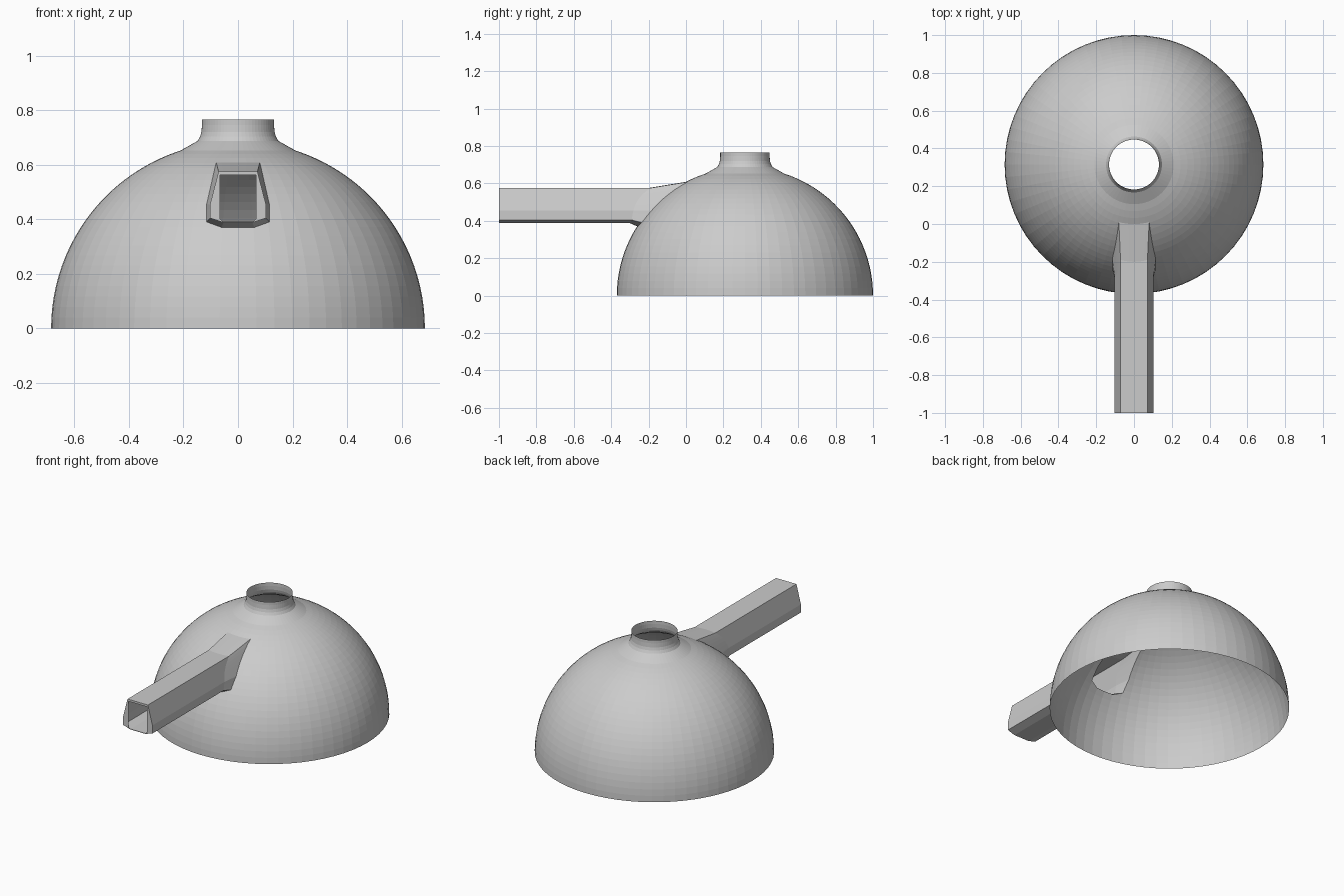
import bpy, bmesh, math
from mathutils import Vector, Matrix

if "Cube" in bpy.data.objects:
    bpy.data.objects.remove(bpy.data.objects["Cube"])

RADIUS, CENTRE_Y, SEGMENTS, ROWS = 0.685, 0.315, 64, 22

grey = bpy.data.materials.new("plain grey")
grey.use_nodes = True
grey.diffuse_color = (0.6, 0.6, 0.6, 1)
grey.node_tree.nodes["Principled BSDF"].inputs["Base Color"].default_value = (0.6, 0.6, 0.6, 1)


def revolve(profile):
    """Spin a (radius, height) profile into an open flat-faced shell."""
    bm = bmesh.new()
    verts = [bm.verts.new((r, CENTRE_Y, z)) for r, z in profile]
    edges = [bm.edges.new(pair) for pair in zip(verts, verts[1:])]
    bmesh.ops.spin(bm, geom=verts + edges, cent=(0, CENTRE_Y, 0), axis=(0, 0, 1),
                   angle=math.tau, steps=SEGMENTS, use_merge=True)
    bmesh.ops.remove_doubles(bm, verts=bm.verts[:], dist=1e-5)
    bmesh.ops.recalc_face_normals(bm, faces=bm.faces[:])
    return bm


def finish(bm, name):
    mesh = bpy.data.meshes.new(name)
    bm.to_mesh(mesh)
    bm.free()
    mesh.materials.append(grey)
    bpy.context.collection.objects.link(bpy.data.objects.new(name, mesh))


# Dome profile, drawn up slightly where it meets the neck
last = math.acos(0.21 / RADIUS)
dome_profile = [(RADIUS * math.cos(last * i / ROWS), RADIUS * math.sin(last * i / ROWS))
                for i in range(ROWS + 1)] + [(0.148, 0.687)]
dome = revolve(dome_profile)

# Outline of the opening for the tube, as (x, z)
half = [(0.06, 0.37), (0.115, 0.39), (0.115, 0.455), (0.08, 0.608)]
outline = half + [(-x, z) for x, z in reversed(half)]
sides = []
for (x0, z0), (x1, z1) in zip(outline, outline[1:] + outline[:1]):
    sides.append((Vector((x0, 0, z0)), Vector((z1 - z0, 0, x0 - x1)).normalized()))


def near_opening(face):
    c = face.calc_center_median()
    return c.y < 0.12 and abs(c.x) < 0.22 and c.z > 0.28


# Cut the opening into the dome
for point, normal in sides:
    faces = [f for f in dome.faces if near_opening(f)]
    geom = {g for f in faces for g in (*f.verts, *f.edges)}
    bmesh.ops.bisect_plane(dome, geom=faces + list(geom), dist=1e-5,
                           plane_co=point, plane_no=normal)
inside = [f for f in dome.faces if near_opening(f) and
          all((f.calc_center_median() - p).dot(n) < 0 for p, n in sides)]
bmesh.ops.delete(dome, geom=inside, context='FACES')
rim = [e for e in dome.edges if e.is_boundary and
       all(v.co.y < 0.12 and abs(v.co.x) < 0.2 and v.co.z > 0.3 for v in e.verts)]


def extend(edges, move):
    """Extrude an open rim and reposition the new verts."""
    new = bmesh.ops.extrude_edge_only(dome, edges=edges)["geom"]
    for v in new:
        if isinstance(v, bmesh.types.BMVert):
            v.co = move(v.co)
    return [e for e in new if isinstance(e, bmesh.types.BMEdge) and e.is_boundary]


def flare(p):
    t = (p.z - 0.37) / 0.238
    return Vector((p.x * 0.89, p.y - 0.04 - 0.16 * t, 0.388 + 0.187 * t))


# Flared root, straight tube, then a rim closing in to a square mouth
rim = extend(rim, flare)
rim = extend(rim, lambda p: Vector((p.x, -1, p.z)))
rim = extend(rim, lambda p: Vector((max(-0.066, min(0.066, p.x)), -1,
                                    max(0.391, min(0.562, p.z)))))
bmesh.ops.remove_doubles(dome, verts=dome.verts[:], dist=1e-5)
bmesh.ops.recalc_face_normals(dome, faces=dome.faces[:])
finish(dome, "dome_with_side_tube")

# Short open neck with a curved foot
finish(revolve([(0.148, 0.687), (0.139, 0.703), (0.134, 0.72), (0.132, 0.745), (0.132, 0.765)]),
       "top_neck")
